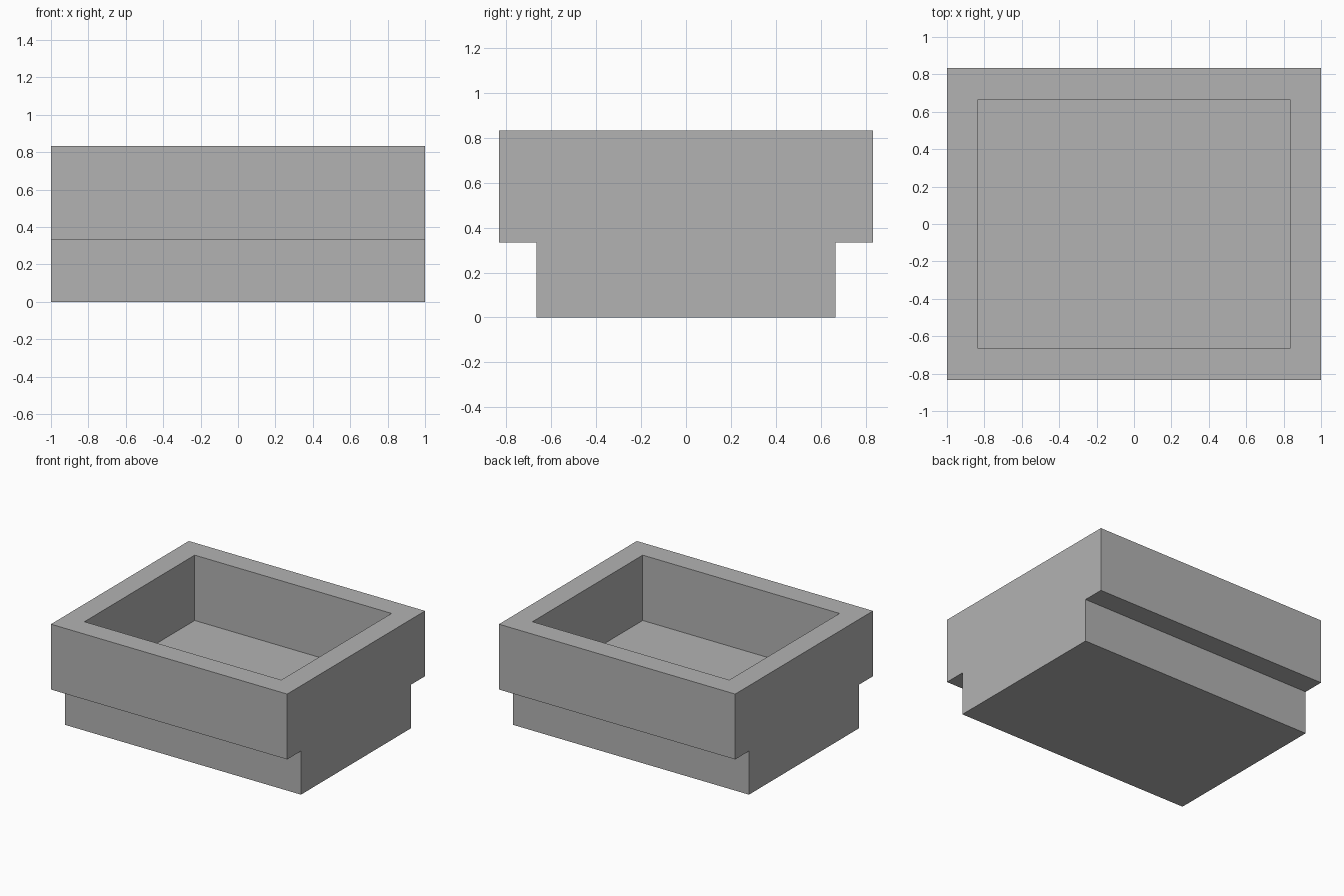
import bpy
import bmesh
from mathutils import Vector

cube = bpy.data.objects.get("Cube")
if cube:
    bpy.data.objects.remove(cube, do_unlink=True)

UNIT = 1 / 6                    # wall thickness, the module of every size
HALF_LENGTH = 6 * UNIT
HALF_WIDTH, FOOT_HALF_WIDTH = 5 * UNIT, 4 * UNIT
HEIGHT, STEP = 5 * UNIT, 2 * UNIT

# Plain grey
grey = bpy.data.materials.new("plain_grey")
grey.use_nodes = True
colour = (0.45, 0.45, 0.45, 1)
grey.diffuse_color = colour
grey.node_tree.nodes["Principled BSDF"].inputs["Base Color"].default_value = colour

# Stepped end profile: narrow foot below, wide body above
half = [(FOOT_HALF_WIDTH, 0), (FOOT_HALF_WIDTH, STEP),
        (HALF_WIDTH, STEP), (HALF_WIDTH, HEIGHT)]
profile = half + [(-y, z) for y, z in reversed(half)]

bm = bmesh.new()
end = bm.faces.new([bm.verts.new((-HALF_LENGTH, y, z)) for y, z in profile])

# Extrude the profile along the length
grown = bmesh.ops.extrude_face_region(bm, geom=[end], use_keep_orig=True)
verts = [g for g in grown["geom"] if isinstance(g, bmesh.types.BMVert)]
bmesh.ops.translate(bm, verts=verts, vec=Vector((2 * HALF_LENGTH, 0, 0)))
bmesh.ops.recalc_face_normals(bm, faces=bm.faces)

# Inset the top to form the rim, then sink the cavity to the step level
top = max(bm.faces, key=lambda f: f.calc_center_median().z)
bmesh.ops.inset_region(bm, faces=[top], thickness=UNIT, use_even_offset=True)
floor = bmesh.ops.extrude_discrete_faces(bm, faces=[top])["faces"][0]
bmesh.ops.translate(bm, verts=floor.verts, vec=Vector((0, 0, STEP - HEIGHT)))

mesh = bpy.data.meshes.new("open_tray")
bm.to_mesh(mesh)
bm.free()
mesh.materials.append(grey)
tray = bpy.data.objects.new("open_tray", mesh)
bpy.context.collection.objects.link(tray)
